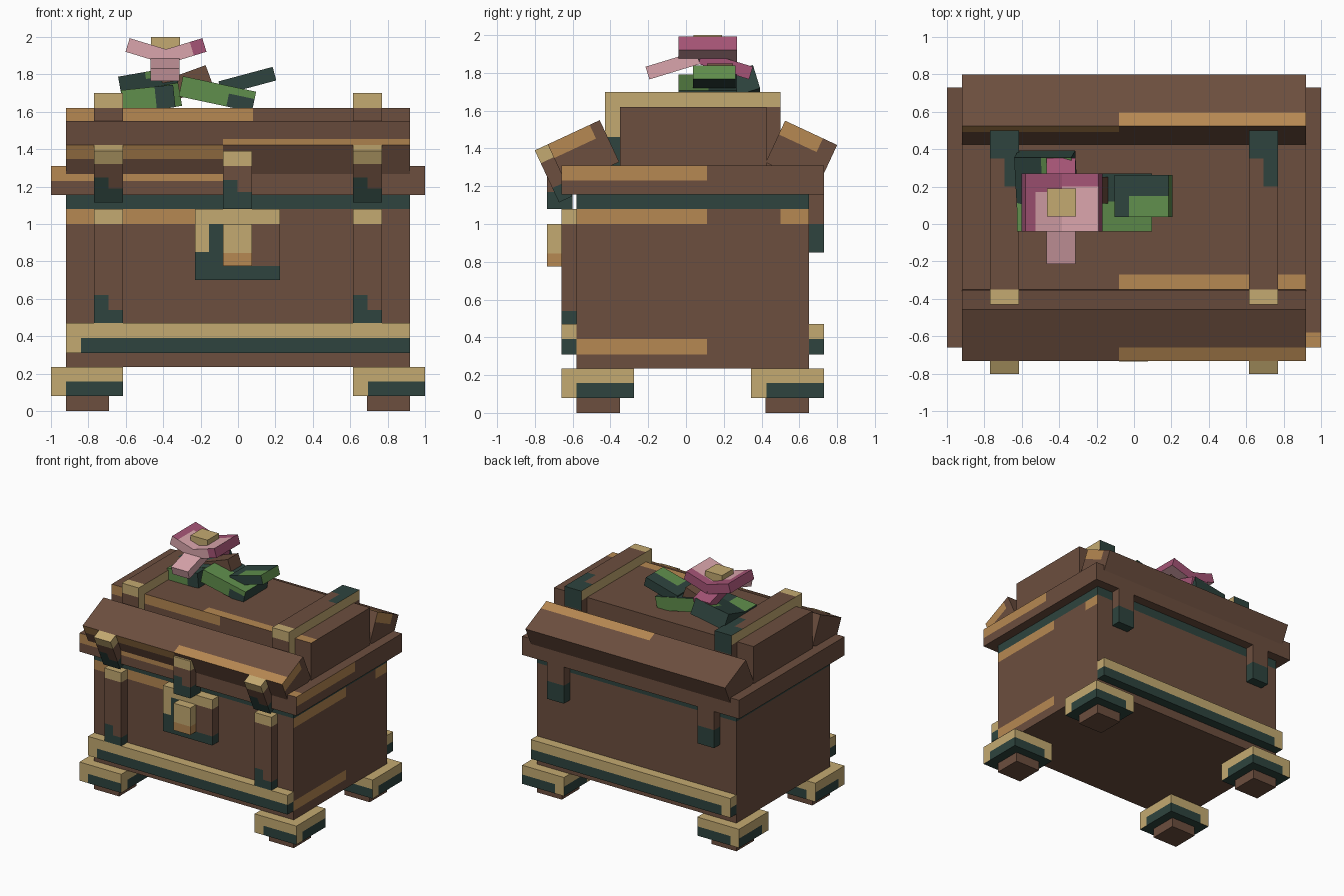
import bpy, bmesh, math
from mathutils import Vector, Euler

if "Cube" in bpy.data.objects:
    bpy.data.objects.remove(bpy.data.objects["Cube"])


def colour(name, r, g, b):
    m = bpy.data.materials.new(name)
    lin = [((c / 255 + 0.055) / 1.055) ** 2.4 for c in (r, g, b)]
    m.diffuse_color = (*lin, 1)
    m.use_nodes = True
    m.node_tree.nodes["Principled BSDF"].inputs["Base Color"].default_value = m.diffuse_color
    return m


MATS = [colour("brown wood", 108, 78, 62), colour("worn wood edge", 182, 136, 82),
        colour("pale gold", 196, 170, 113), colour("dark green metal", 46, 68, 62),
        colour("leaf green", 96, 142, 76), colour("light pink", 218, 165, 172),
        colour("deep pink", 165, 84, 118)]
WOOD, WORN, GOLD, DARK, LEAF, PINK, ROSE = range(7)


def box(name, lo, hi, rule, cuts=((), (), ()), rot=(0, 0, 0)):
    """Box cut along axis planes; rule(centre, normal) picks each face colour.
    Rotation (degrees) turns the box about its own centre."""
    lo, hi = Vector(lo), Vector(hi)
    mid, size = (lo + hi) / 2, hi - lo
    bm = bmesh.new()
    bmesh.ops.create_cube(bm, size=1)
    for v in bm.verts:
        v.co = Vector([mid[i] + v.co[i] * size[i] for i in range(3)])
    for axis in range(3):
        no = Vector((0, 0, 0))
        no[axis] = 1
        for c in cuts[axis]:
            if lo[axis] + 0.001 < c < hi[axis] - 0.001:
                bmesh.ops.bisect_plane(bm, geom=bm.verts[:] + bm.edges[:] + bm.faces[:],
                                       plane_co=no * c, plane_no=no)
    bm.normal_update()
    for f in bm.faces:
        f.material_index = rule(f.calc_center_median(), f.normal) if callable(rule) else rule
    for v in bm.verts:
        v.co -= mid
    me = bpy.data.meshes.new(name)
    bm.to_mesh(me)
    bm.free()
    for m in MATS:
        me.materials.append(m)
    ob = bpy.data.objects.new(name, me)
    ob.location = mid
    ob.rotation_euler = Euler([math.radians(a) for a in rot])
    bpy.context.collection.objects.link(ob)
    return ob


def centred(name, c, s, rule, cuts=((), (), ()), rot=(0, 0, 0)):
    return box(name, [c[i] - s[i] / 2 for i in range(3)],
               [c[i] + s[i] / 2 for i in range(3)], rule, cuts, rot)


def wood(name, lo, hi, front_x=-0.08, side_y=0.11, rot=0):
    """Wooden part with worn strips along its front, right and top edges."""
    def rule(c, n):
        if n.y < -0.5 and c.z > hi[2] - 0.08 and c.x < front_x:
            return WORN
        if n.x > 0.5 and c.z > hi[2] - 0.08 and c.y < side_y:
            return WORN
        if n.z > 0.5 and c.y < lo[1] + 0.08 and c.x > -0.08:
            return WORN
        return WOOD
    return box(name, lo, hi, rule, ((front_x, -0.08), (lo[1] + 0.08, side_y), (hi[2] - 0.08,)),
               (rot, 0, 0))


def trim(name, lo, hi):
    """Gold block with a dark lower half that stops short of one end."""
    mz = (lo[2] + hi[2]) / 2

    def rule(c, n):
        if n.z < -0.5:
            return DARK
        if n.z > 0.5 or c.z > mz:
            return GOLD
        if abs(n.y) > 0.5 and c.x < lo[0] + 0.08:
            return GOLD
        if abs(n.x) > 0.5 and c.y < lo[1] + 0.08 and hi[1] - lo[1] > 0.1:
            return GOLD
        return DARK
    return box(name, lo, hi, rule, ((lo[0] + 0.08,), (lo[1] + 0.08,), (mz,)))


def strap(name, lo, hi, gold, step, dark, rot=0):
    """Metal strap: gold above, wood colour between, dark stepped tip below."""
    mx = (lo[0] + hi[0]) / 2

    def rule(c, n):
        if c.z > gold:
            return GOLD
        if c.z < dark or (c.z < step and c.x < mx):
            return DARK
        return WOOD
    return box(name, lo, hi, rule, ((mx,), (), (dark, step, gold)), (rot, 0, 0))


# Chest body with worn strips and a dark upper band
def body_rule(c, n):
    if abs(n.z) > 0.5:
        return WOOD
    if c.z > 1.08:
        return DARK
    if c.z > 1.0:
        if n.y < -0.5 and c.x < -0.23:
            return WORN
        if n.x > 0.5 and (c.y < 0.11 or c.y > 0.5):
            return WORN
    if 0.31 < c.z < 0.39 and n.x > 0.5 and c.y < 0.11:
        return WORN
    return WOOD


box("chest_body", (-0.92, -0.58, 0.235), (0.92, 0.65, 1.155), body_rule,
    ((-0.23,), (0.11, 0.5), (0.31, 0.39, 1.0, 1.08)))

# Lid: rim, raised centre and two sloped boards
wood("lid_rim", (-1, -0.66, 1.155), (1, 0.73, 1.31))
wood("lid_centre", (-0.92, -0.35, 1.30), (0.92, 0.425, 1.62), front_x=0.08, side_y=-0.35)
wood("front_slope_board", (-0.92, -0.695, 1.253), (0.92, -0.391, 1.497), side_y=-0.45, rot=25)
wood("back_slope_board", (-0.92, 0.459, 1.25), (0.92, 0.763, 1.494), side_y=0.68, rot=-25)

# Base trim front and back
trim("front_base_trim", (-0.92, -0.66, 0.31), (0.92, -0.58, 0.47))
trim("back_base_trim", (-0.92, 0.65, 0.31), (0.92, 0.73, 0.47))

# Stepped feet
for sx, xa, xb in (("left", -1.0, -0.92), ("right", 0.615, 0.69)):
    for sy, ya, yb in (("front", -0.66, -0.58), ("back", 0.345, 0.42)):
        trim(f"{sy}_{sx}_foot", (xa, ya, 0.08), (xa + 0.385, ya + 0.385, 0.235))
        box(f"{sy}_{sx}_foot_base", (xb, yb, 0), (xb + 0.23, yb + 0.23, 0.08), WOOD)

# Straps on each side
for side, xa in (("left", -0.77), ("right", 0.615)):
    xb, mx = xa + 0.155, xa + 0.077
    strap(f"{side}_body_strap", (xa, -0.66, 0.47), (xb, -0.58, 1.08), 1.0, 0.62, 0.54)
    strap(f"{side}_slope_strap", (xa, -0.74, 1.116), (xb, -0.664, 1.42), 1.345, 1.265, 1.20, rot=25)
    strap(f"{side}_hinge", (xa, 0.65, 0.85), (xb, 0.73, 1.16), 2, 1.0, 1.0)

    def lid_rule(c, n, mx=mx):
        if n.z > 0.5:
            if c.y < -0.35:
                return GOLD
            return DARK if c.y > 0.35 or (c.y > 0.2 and c.x > mx) else WOOD
        if n.y > 0.5:
            return DARK if c.z > 1.54 else WOOD
        if c.z > 1.62:
            return GOLD
        if abs(n.x) > 0.5 and c.y < -0.35:
            return GOLD if c.z > 1.46 else DARK
        return WOOD
    box(f"{side}_lid_strap", (xa, -0.43, 1.31), (xb, 0.50, 1.70), lid_rule,
        ((mx,), (-0.35, 0.2, 0.35), (1.46, 1.54, 1.62)))

# Lock plate, hasp and latch
def plate_rule(c, n):
    if c.z > 1.0 or (c.x < -0.155 and c.z > 0.85):
        return GOLD
    return DARK if c.z < 0.775 or c.x < -0.08 else WOOD


box("lock_plate", (-0.23, -0.66, 0.70), (0.225, -0.58, 1.08), plate_rule,
    ((-0.155, -0.08), (), (0.775, 0.85, 1.0)))
box("lock_hasp", (-0.08, -0.735, 0.775), (0.075, -0.66, 1.0),
    lambda c, n: WORN if c.z < 0.845 else GOLD, ((), (), (0.845,)))
strap("lid_latch", (-0.08, -0.735, 1.08), (0.075, -0.60, 1.39), 1.31, 1.235, 1.17)

# Flower petals and centre
centred("left_petal", (-0.485, 0.115, 1.925), (0.22, 0.31, 0.076),
        lambda c, n: ROSE if n.y > 0.5 or n.x < -0.5 or (n.z > 0.5 and (c.y > 0.17 or c.x < -0.54))
        else PINK, ((-0.54,), (0.17,), ()), (0, 17, 0))
centred("right_petal", (-0.285, 0.115, 1.925), (0.22, 0.31, 0.076),
        lambda c, n: ROSE if n.y > 0.5 or n.x > 0.5 or (n.y < -0.5 and c.x > -0.245)
        or (n.z > 0.5 and c.y > 0.2) else PINK, ((-0.245,), (0.2,), ()), (0, -17, 0))
centred("front_petal", (-0.39, -0.07, 1.84), (0.155, 0.28, 0.07), PINK, rot=(17, 0, 0))
centred("back_petal", (-0.39, 0.21, 1.84), (0.155, 0.28, 0.07), ROSE, rot=(-17, 0, 0))
box("flower_centre", (-0.465, 0.04, 1.90), (-0.31, 0.19, 2.0), GOLD)

# Stem and leaves under the flower
centred("stem", (-0.27, 0.18, 1.75), (0.25, 0.14, 0.12), WOOD, rot=(0, -20, 0))
centred("back_leaf", (-0.47, 0.23, 1.71), (0.31, 0.30, 0.13),
        lambda c, n: LEAF if n.y < -0.5 or (n.z > 0.5 and c.y > 0.25 and c.x > -0.48) else DARK,
        ((-0.48,), (0.25,), ()), (17, -10, 0))
centred("left_leaf", (-0.48, 0.10, 1.67), (0.28, 0.28, 0.12),
        lambda c, n: DARK if c.x > -0.44 or n.x < -0.5 else LEAF, ((-0.44,), (), ()), (0, -6, 0))
centred("front_leaf", (-0.11, 0.115, 1.695), (0.40, 0.31, 0.11),
        lambda c, n: DARK if n.x > 0.5 or (c.x > -0.05 and c.z < 1.71 and n.y < -0.5)
        or (n.z > 0.5 and c.y > 0.12) else LEAF,
        ((-0.05,), (0.12,), (1.71,)), (0, 12, 0))
centred("right_leaf", (0.05, 0.15, 1.765), (0.30, 0.225, 0.075),
        lambda c, n: LEAF if n.x > 0.5 or (n.z > 0.5 and c.x > -0.02 and c.y < 0.15) else DARK,
        ((-0.02,), (0.15,), ()), (0, -15, 0))
